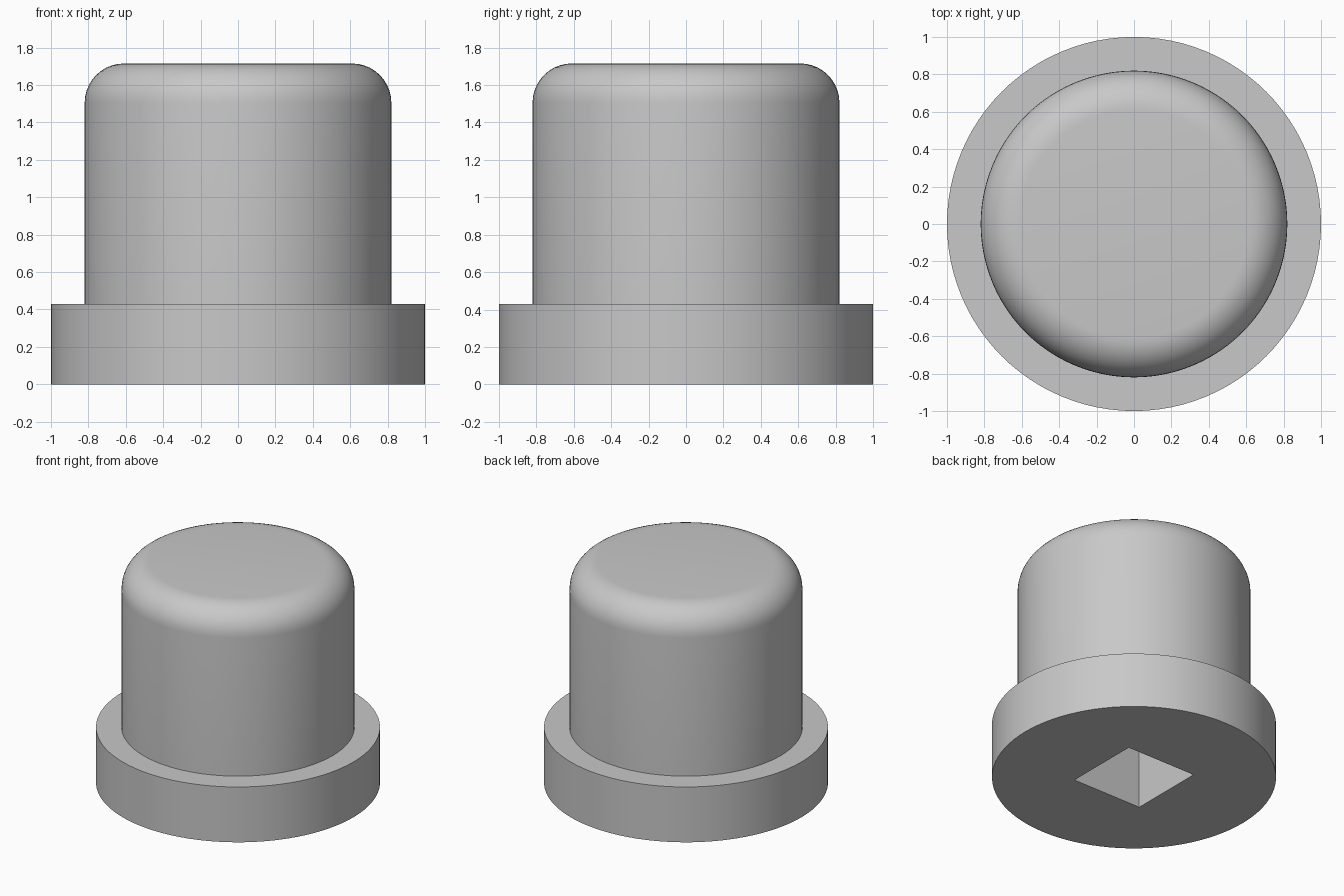
import bpy, bmesh
from math import sin, cos, pi

cube = bpy.data.objects.get("Cube")
if cube:
    bpy.data.objects.remove(cube, do_unlink=True)

FLANGE_R, FLANGE_H = 1.0, 0.43
BODY_R, TOP, FILLET = 0.82, 1.715, 0.21
SOCKET, DEPTH = 0.595, 0.6
SEGMENTS, ARC = 96, 10

# Single plain material
grey = bpy.data.materials.new("plain grey")
grey.use_nodes = True
color = (0.58, 0.58, 0.58, 1)
grey.diffuse_color = color
grey.node_tree.nodes["Principled BSDF"].inputs["Base Color"].default_value = color


def add_object(name, bm):
    bmesh.ops.recalc_face_normals(bm, faces=bm.faces)
    mesh = bpy.data.meshes.new(name)
    bm.to_mesh(mesh)
    bm.free()
    mesh.materials.append(grey)
    obj = bpy.data.objects.new(name, mesh)
    bpy.context.collection.objects.link(obj)
    return obj


# Flanged cap: stepped profile with a rounded top edge, one loop per point
profile = [(FLANGE_R, 0), (FLANGE_R, FLANGE_H), (BODY_R, FLANGE_H)]
for i in range(ARC + 1):
    a = i / ARC * pi / 2
    profile.append((BODY_R - FILLET + FILLET * cos(a), TOP - FILLET + FILLET * sin(a)))

bm = bmesh.new()
rings = []
for r, z in profile:
    angles = [2 * pi * k / SEGMENTS for k in range(SEGMENTS)]
    rings.append([bm.verts.new((r * cos(t), r * sin(t), z)) for t in angles])
for low, high in zip(rings, rings[1:]):
    for k in range(SEGMENTS):
        n = (k + 1) % SEGMENTS
        bm.faces.new((low[k], low[n], high[n], high[k]))
bm.faces.new(rings[0])
bm.faces.new(rings[-1])
cap = add_object("flanged_cap", bm)

# Square socket cut up into the underside
bm = bmesh.new()
bmesh.ops.create_cube(bm, size=1)
bmesh.ops.scale(bm, vec=(SOCKET, SOCKET, 2 * DEPTH), verts=bm.verts)
cutter = add_object("socket_cutter", bm)
cutter.hide_render = True

cut = cap.modifiers.new("socket", 'BOOLEAN')
cut.operation = 'DIFFERENCE'
cut.solver = 'EXACT'
cut.object = cutter

bpy.ops.object.select_all(action='DESELECT')
cap.select_set(True)
bpy.context.view_layer.objects.active = cap
bpy.ops.object.modifier_apply(modifier=cut.name)
bpy.data.objects.remove(cutter, do_unlink=True)

# Smooth curved walls, sharp rims
bpy.ops.object.shade_smooth_by_angle(angle=pi / 6)
